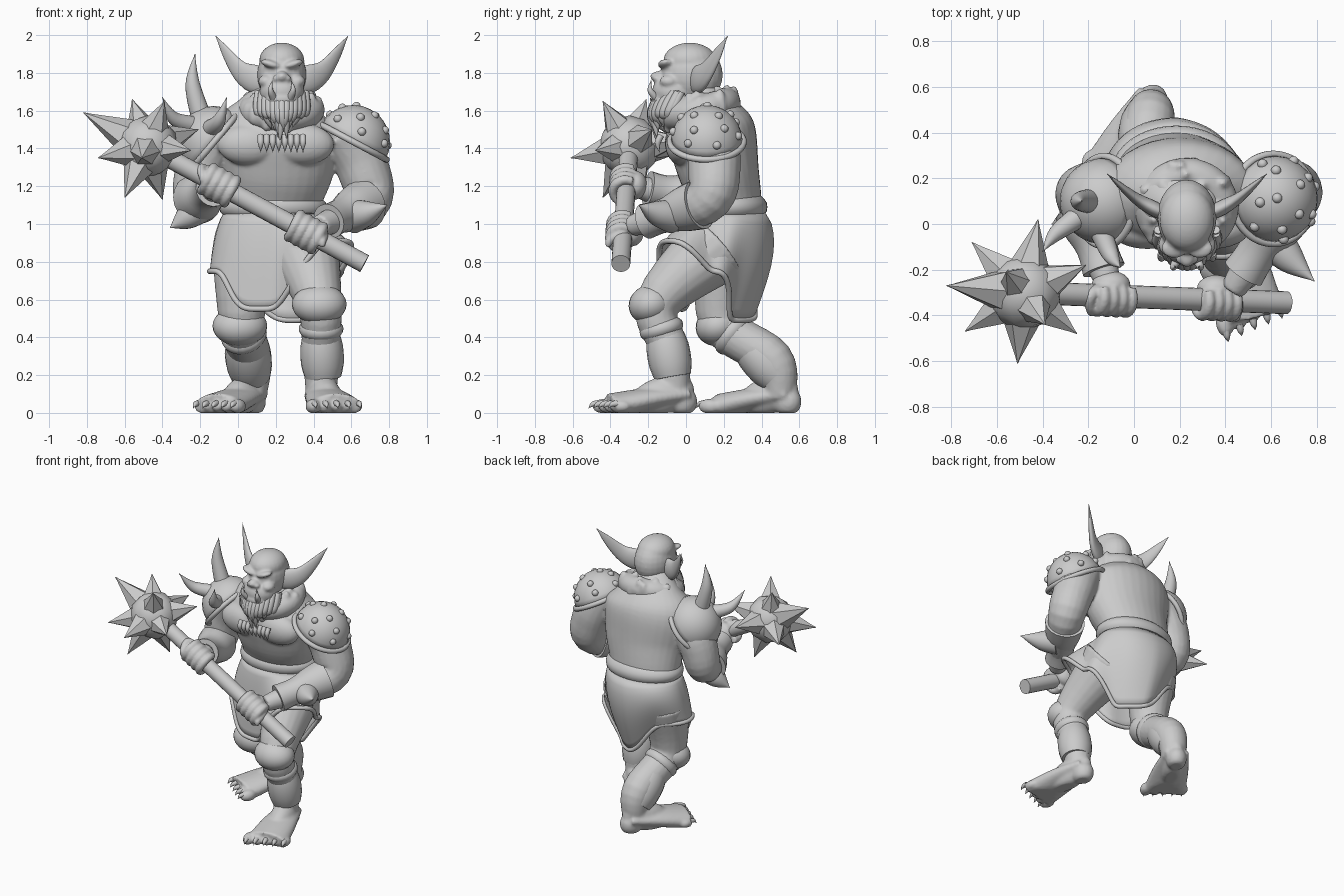
import bpy, bmesh, math, random
from mathutils import Vector as V, Matrix as M

random.seed(4)
if "Cube" in bpy.data.objects:
    bpy.data.objects.remove(bpy.data.objects["Cube"])

grey = bpy.data.materials.new("plain grey")
grey.use_nodes = True
grey.diffuse_color = (0.6, 0.6, 0.6, 1)
grey.node_tree.nodes["Principled BSDF"].inputs["Base Color"].default_value = grey.diffuse_color
X, Y, Z = M.Identity(3)


def spline(points, closed=False, steps=6):
    """Smooth curve through a few points."""
    points = [V(point) for point in points]
    count, curve = len(points), []
    for i in range(count if closed else count - 1):
        ids = [i - 1, i, i + 1, i + 2]
        a, b, c, d = [points[k % count if closed else max(0, min(count - 1, k))] for k in ids]
        for s in range(steps):
            t = s / steps
            curve.append(b + (c - a) * t / 2 + (a * 2 - b * 5 + c * 4 - d) * t**2 / 2 + (b * 3 - a - c * 3 + d) * t**3 / 2)
    return curve if closed else curve + [points[-1]]


def tube(bm, points, radii, ref=None, closed=False, sides=20, flat=1, mat=M()):
    """Loft along a curve; ref sets the wide direction, flat thins the other one."""
    curve = spline(points, closed)
    widths = spline([(radius, 0, 0) for radius in radii], steps=24)
    count = len(curve)
    span = (curve[-1] - curve[0]).normalized()
    ref = ref or (Z if abs(span.x) > 0.7 else X)
    rings = []
    for i, center in enumerate(curve):
        before = curve[i - 1] if closed else curve[max(i - 1, 0)]
        after = curve[(i + 1) % count] if closed else curve[min(i + 1, count - 1)]
        along = (after - before).normalized()
        u = (ref - along * ref.dot(along)).normalized()
        v = along.cross(u) * flat
        radius = max(widths[round(i / (count - 1) * (len(widths) - 1))].x, .002)
        turns = [k * math.tau / sides for k in range(sides)]
        rings.append([bm.verts.new(mat @ (center + (u * math.cos(a) + v * math.sin(a)) * radius)) for a in turns])
    for i in range(count if closed else count - 1):
        low, high = rings[i], rings[(i + 1) % count]
        for k in range(sides):
            bm.faces.new((low[k - 1], low[k], high[k], high[k - 1]))
    if not closed:
        bm.faces.new(rings[0])
        bm.faces.new(rings[-1])


def ball(bm, center, size, rot=M.Identity(3)):
    matrix = M.Translation(center) @ rot.to_4x4() @ M.Diagonal((*size, 1))
    return bmesh.ops.create_uvsphere(bm, u_segments=24, v_segments=14, radius=1, matrix=matrix)["verts"]


def finish(bm, name, voxel=0, thick=0, smooth=True):
    bmesh.ops.recalc_face_normals(bm, faces=bm.faces)
    mesh = bpy.data.meshes.new(name)
    bm.to_mesh(mesh)
    bm.free()
    mesh.materials.append(grey)
    mesh.polygons.foreach_set("use_smooth", [smooth] * len(mesh.polygons))
    mesh.set_sharp_from_angle(angle=math.radians(50))
    part = bpy.data.objects.new(name, mesh)
    bpy.context.collection.objects.link(part)
    if voxel:
        blend = part.modifiers.new("blend", "REMESH")
        blend.mode, blend.voxel_size, blend.use_smooth_shade = "VOXEL", voxel, True
        part.modifiers.new("soften", "SMOOTH").iterations = 4
    if thick:
        part.modifiers.new("thickness", "SOLIDIFY").thickness = thick


def single(name, points, radii, **options):
    bm = bmesh.new()
    tube(bm, points, radii, **options)
    finish(bm, name)


def horn(name, base, middle, tip, radius):
    single(name, [base, middle, tip], (radius, radius * 0.7, 0))


def band(name, start, end, radius, **options):
    single(name, [start, end], (radius * 0.85, radius, radius, radius * 0.85), **options)


# Body: torso, limbs and feet blended together
bm = bmesh.new()
tube(bm, [(.18, .22, .85), (.18, .22, 1.1), (.2, .17, 1.3), (.2, .13, 1.5), (.21, .1, 1.62), (.22, .06, 1.72)],
     (.26, .26, .31, .33, .22, .12), ref=X, sides=32, flat=.7)
for x in (.06, .34):
    ball(bm, (x, -.02, 1.42), (.17, .09, .11))
right_elbow, left_elbow = V((-.22, .08, 1.13)), V((.68, .09, 1.11))
right_wrist, left_wrist = V((-.11, -.27, 1.2)), V((.43, -.29, .99))
tube(bm, [(-.1, .12, 1.5), (-.2, .14, 1.3), right_elbow, right_wrist], (.14, .13, .11, .055), ref=X)
tube(bm, [(.56, .12, 1.5), (.66, .15, 1.3), left_elbow, left_wrist], (.14, .14, .12, .055), ref=X)
tube(bm, [(.34, .16, .88), (.43, -.15, .58), (.44, -.08, .32), (.44, -.06, .08)], (.2, .12, .1, .08), ref=X)
tube(bm, [(.03, .22, .85), (.02, .19, .48), (.07, .46, .28), (.07, .5, .08)], (.17, .12, .11, .08), ref=X)


def foot_frame(x, y, yaw):
    return M.Translation((x, y, 0)) @ M.Rotation(math.radians(yaw), 4, "Z")


feet = [(foot_frame(.43, .01, 12), 1), (foot_frame(.09, .56, -28), -1)]
claws = bmesh.new()
for frame, side in feet:
    turn = frame.to_3x3()
    tube(bm, [(0, 0, .1), (0, -.2, .075), (0, -.42, .03)], (.08, .12, .145), ref=X, flat=.5, mat=frame)
    ball(bm, frame @ V((0, -.03, .06)), (.07, .08, .08), turn)
    ball(bm, frame @ V((0, -.14, .09)), (.085, .18, .1), turn @ M.Rotation(.3, 3, "X"))
    for k in range(5):
        toe = V((side * (k - 2) * .063, k * .013 - .43, .035))
        ball(bm, frame @ toe, V((.038, .06, .04)) * (1 - k * .07), turn)
        tube(claws, [toe - Y * .03 + Z * .015, toe - Y * .06 + Z * .01, toe - Y * .08 - Z * .01], (.018, .013, 0), sides=8, mat=frame)
for vert in bm.verts:
    vert.co.z = max(vert.co.z, 0)
finish(bm, "body", voxel=.011)
finish(claws, "toe_claws")

# Head, with ears and tusks on both sides
face_x = .232
bm = bmesh.new()
ball(bm, (face_x, .03, 1.79), (.13, .165, .16))
ball(bm, (face_x, .02, 1.865), (.12, .14, .095))
ball(bm, (face_x, -.06, 1.7), (.12, .12, .1))
ball(bm, (face_x, -.13, 1.66), (.085, .055, .045))
ball(bm, (face_x, -.14, 1.78), (.035, .05, .03))
for side, label in ((1, "left"), (-1, "right")):
    def place(out, y, z):
        return V((face_x + side * out, y, z))
    ball(bm, place(.055, -.105, 1.845), (.06, .045, .022), M.Rotation(side * -.3, 3, "Y"))
    ball(bm, place(.08, -.09, 1.755), (.045, .05, .035))
    ball(bm, place(.03, -.15, 1.77), (.02, .025, .018))
    single(label + "_ear", [place(.09, .04, 1.75), place(.22, .11, 1.81), place(.35, .22, 1.995)],
           (.06, .075, .055, .03, 0), ref=Z, flat=.45)
    horn(label + "_tusk", place(.045, -.16, 1.67), place(.06, -.19, 1.71), place(.05, -.185, 1.76), .02)
finish(bm, "head", voxel=.009)

# Beard strands in two layers
bm = bmesh.new()
for layer in range(2):
    for k in range(13):
        across = k / 6 - 1
        front = across**2 * .09 - .165 - layer * .015
        tip = 1.42 + abs(across) * .12 + layer * .04 + random.uniform(0, .04)
        path = [(face_x + across * .125, front + .05, 1.7), (face_x + across * .12, front, 1.59),
                (face_x + across * .08 + random.uniform(-.015, .015), front + .01, tip)]
        tube(bm, path, (.02, .028, .022, 0), sides=8)
finish(bm, "beard")

# Shaggy fur collar and fang necklace
collar = []
for k in range(8):
    a = k * math.tau / 8
    collar.append(V((.23 + math.cos(a) * .155, .075 + math.sin(a) * .14, 1.605 + math.sin(a) * .04)))
bm = bmesh.new()
tube(bm, collar, (.075,), ref=Z, closed=True)
for center in spline(collar, True, 12):
    push = V([random.uniform(-1, 1) for axis in range(3)]).normalized()
    ball(bm, center + push * .055, (.027, .027, .055))
finish(bm, "fur_collar", voxel=.011)
bm = bmesh.new()
for k in range(8):
    top = V((.12 + k * .032, -.13, 1.47))
    tube(bm, [top, top - Y * .02 - Z * .04, top - Y * .01 - Z * .09], (.016, .016, 0), sides=8)
finish(bm, "fang_necklace")

# Belt
waist = V((.185, .22, 1.03))
band("belt", waist, waist + Z * .12, .28, flat=.74, sides=40)


# War skirt: long flaps front and back, raised over the leading thigh
def bump(angle, middle, width):
    offset = (angle - math.radians(middle) + math.pi) % math.tau - math.pi
    return math.exp(-(offset / math.radians(width))**4)


bm = bmesh.new()
hem, columns = [], []
for k in range(72):
    a = k * math.tau / 72
    out = V((math.cos(a), math.sin(a), 0))
    thigh, flap = bump(a, -52, 30), bump(a, 66, 48)
    height = .75 + thigh * .16 - bump(a, -103, 34) * .2 - flap * .26
    reach = thigh * .15 - flap * (.03 + max(out.x, 0) * .14)
    low = V((.2 + out.x * .35, .18 + out.y * .21, height)) + out * reach
    high = waist + V((out.x * .26, out.y * .2, .03))
    hem.append(low)
    swell = .015 + max(out.y, 0) * .05
    columns.append([bm.verts.new(high.lerp(low, t / 10) + out * math.sin(math.pi * (t / 10)**.7) * swell) for t in range(11)])
for k, column in enumerate(columns):
    for t in range(10):
        bm.faces.new((columns[k - 1][t], column[t], column[t + 1], columns[k - 1][t + 1]))
finish(bm, "war_skirt", thick=.012)
single("skirt_trim", hem, (.015,), ref=Z, closed=True, sides=10)

# Shoulder pads: domes with a rolled rim
left_pad, left_tilt = V((.61, .11, 1.435)), M.Rotation(math.radians(28), 3, "Y")
right_pad, right_tilt = V((-.13, .1, 1.43)), M.Rotation(math.radians(-50), 3, "Y")
for label, center, tilt in (("left", left_pad, left_tilt), ("right", right_pad, right_tilt)):
    bm = bmesh.new()
    dome = ball(bm, center, (.195, .19, .195), tilt)
    below = [vert for vert in dome if (vert.co - center).dot(tilt @ Z) < -.01]
    bmesh.ops.delete(bm, geom=below, context="VERTS")
    finish(bm, label + "_shoulder_pad", thick=.01)
    rim = [center + tilt @ V((math.cos(k) * .2, math.sin(k) * .195, 0)) for k in (n * math.tau / 12 for n in range(12))]
    single(label + "_pad_rim", rim, (.017,), ref=tilt @ Z, closed=True, sides=10)
bm = bmesh.new()
for row in range(1, 4):
    for k in range(row * 2 + 1):
        lean = M.Rotation(row * .4, 3, "Y")
        spin = M.Rotation(k * math.tau / (row * 2 + 1) + row, 3, "Z")
        ball(bm, left_pad + left_tilt @ spin @ lean @ Z * .19, (.022, .022, .022))
finish(bm, "pad_studs")
horn("upper_horn", (-.19, .1, 1.55), (-.24, .1, 1.74), (-.228, .1, 1.9), .055)
horn("outer_horn", (-.23, .04, 1.52), (-.34, -.04, 1.56), (-.4, -.12, 1.67), .05)
horn("front_horn", (-.15, -.02, 1.5), (-.1, -.14, 1.55), (-.06, -.19, 1.67), .05)

# Forearm guards with spikes
for label, elbow, wrist in (("left", left_elbow, left_wrist), ("right", right_elbow, right_wrist)):
    single(label + "_forearm_guard", [elbow.lerp(wrist, t) for t in (.05, .4, .8)], (.135, .12, .09, .095), ref=X)
horn("left_guard_spike", (.61, -.07, 1.04), (.69, -.16, 1.06), (.79, -.25, 1.1), .09)
horn("right_guard_spike", (-.19, .04, 1.1), (-.28, .02, 1.03), (-.36, 0, .98), .09)

# Greaves, knee straps and knee caps
band("left_greave", (.44, -.11, .42), (.45, -.07, .19), .113)
band("right_greave", (.04, .33, .38), (.07, .49, .19), .12)
band("left_knee_strap", (.44, -.14, .48), (.44, -.12, .41), .116)
band("right_knee_strap", (.02, .22, .44), (.04, .28, .39), .122)
for label, center in (("left", (.43, -.185, .575)), ("right", (.01, .17, .46))):
    bm = bmesh.new()
    ball(bm, center, (.145, .12, .105), M.Rotation(.3, 3, "X"))
    finish(bm, label + "_knee_cap")

# Spiked mace
butt, core = V((.67, -.345, .79)), V((-.48, -.3, 1.41))
shaft = (core - butt).normalized()
single("mace_shaft", [butt, core], (.05,), ref=Z)
bm = bmesh.new()
bmesh.ops.create_icosphere(bm, subdivisions=2, radius=.165, matrix=M.Translation(core))
for tip in ((-.82, -.27, 1.59), (-.71, -.08, 1.36), (-.42, .02, 1.45), (-.21, -.18, 1.5), (-.25, -.48, 1.39), (-.51, -.61, 1.35),
            (-.74, -.47, 1.35), (-.56, -.21, 1.66), (-.39, -.44, 1.65), (-.6, -.44, 1.14), (-.4, -.23, 1.13)):
    tube(bm, [core.lerp(V(tip), .28), tip], (.1, 0), sides=6)
finish(bm, "mace_head", smooth=False)

# Hands gripping the shaft
over = shaft.cross(-Y).normalized()
for label, reach, thumb in (("left", .27, -shaft), ("right", .67, shaft)):
    grip = butt.lerp(core, reach)
    bm = bmesh.new()
    ball(bm, grip + Y * .05, (.085, .06, .075))
    ball(bm, grip + Z * .04, (.085, .065, .05), M.Rotation(.5, 3, "Y"))
    for k in range(4):
        knuckle = grip + shaft * (k - 1.5) * .046
        curl = [knuckle + (over * math.sin(n * .7) - Y * math.cos(n * .7)) * .07 for n in range(-3, 4)]
        tube(bm, curl, (.027, .023, .027, .023), ref=shaft, sides=12)
    root = grip + thumb * .1
    tube(bm, [grip + Y * .04, root + Z * .04, root - Y * .07, root - Y * .07 - Z * .03], (.035, .015), ref=shaft, sides=12)
    finish(bm, label + "_hand", voxel=.008)
